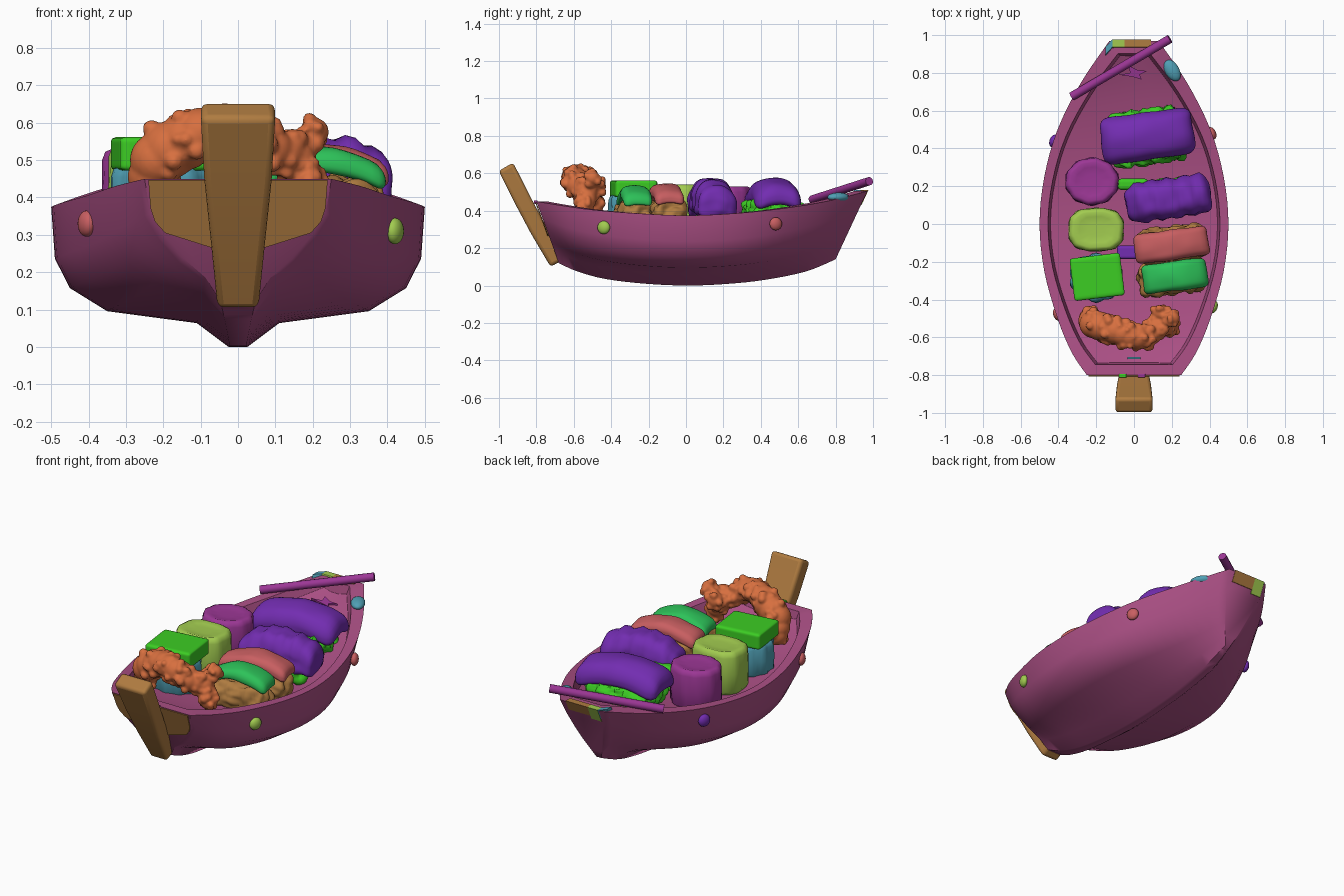
import bpy, bmesh, math, random
from mathutils import Vector, noise

if "Cube" in bpy.data.objects:
    bpy.data.objects.remove(bpy.data.objects["Cube"])

random.seed(4)
COLORS = {
    "hull_pink": (.41, .08, .235), "brown": (.43, .20, .052), "orange": (.68, .16, .05),
    "purple": (.17, .026, .44), "magenta": (.33, .038, .30), "bright_green": (.045, .61, .017),
    "emerald": (.026, .54, .10), "lime": (.36, .60, .08), "salmon": (.58, .114, .12),
    "teal": (.08, .35, .46)}
MATS = {}
for n, c in COLORS.items():
    MATS[n] = bpy.data.materials.new(n)
    MATS[n].diffuse_color = (*c, 1)


def finish(bm, name, mat, loc=(0, 0, 0), rot=(0, 0, 0), angle=40, bevel=0):
    bmesh.ops.recalc_face_normals(bm, faces=bm.faces)
    me = bpy.data.meshes.new(name)
    bm.to_mesh(me)
    bm.free()
    me.materials.append(MATS[mat])
    ob = bpy.data.objects.new(name, me)
    ob.location = loc
    ob.rotation_euler = [math.radians(a) for a in rot]
    bpy.context.collection.objects.link(ob)
    if bevel:
        m = ob.modifiers.new("bevel", 'BEVEL')
        m.width, m.segments, m.limit_method = bevel, 3, 'ANGLE'
        m.angle_limit = math.radians(48)
    bpy.ops.object.select_all(action='DESELECT')
    ob.select_set(True)
    bpy.context.view_layer.objects.active = ob
    bpy.ops.object.shade_smooth_by_angle(angle=math.radians(angle))
    return ob


def strip(bm, a, b, closed=False):
    n = len(a)
    for i in range(n if closed else n - 1):
        j = (i + 1) % n
        bm.faces.new((a[i], a[j], b[j], b[i]))


def catmull(rows, sub):
    out = []
    for i in range(len(rows) - 1):
        p0, p1 = rows[max(i - 1, 0)], rows[i]
        p2, p3 = rows[i + 1], rows[min(i + 2, len(rows) - 1)]
        for k in range(sub):
            t = k / sub
            out.append([.5 * (2 * b + (c - a) * t + (2 * a - 5 * b + 4 * c - d) * t * t
                              + (3 * b - a - 3 * c + d) * t ** 3)
                        for a, b, c, d in zip(p0, p1, p2, p3)])
    return out + [rows[-1]]


# Hull: stations of rim y, half width, rim z, keel y, keel z, midship weight
STATIONS = [(-.80, .25, .45, -.68, .12, 0), (-.68, .33, .43, -.58, .075, .55),
            (-.5, .405, .405, -.43, .035, .85), (-.25, .475, .385, -.22, .01, 1),
            (0, .5, .375, 0, 0, 1), (.25, .475, .385, .21, .008, 1),
            (.5, .405, .41, .42, .03, .8), (.75, .28, .45, .64, .075, .4),
            (.97, .13, .505, .80, .14, 0)]
MID = [(1, 1), (.98, .63), (.9, .42), (.7, .255), (.22, .17), (.05, 0)]
STERN = [(1, 1), (.94, .72), (.8, .55), (.58, .35), (.35, .2), (.18, 0)]
BOW = [(1, 1), (.87, .72), (.7, .5), (.5, .3), (.27, .12), (.12, 0)]


def build_hull():
    bm = bmesh.new()
    outer, inner = [], []
    for y, hw, zr, yk, zk, w in catmull(STATIONS, 4):
        end = STERN if y < 0 else BOW
        half = []
        for (um, vm), (ue, ve) in zip(MID, end):
            u, v = ue + (um - ue) * w, ve + (vm - ve) * w
            half.append((u * hw, yk + (y - yk) * v, zk + (zr - zk) * v))
        pts = half + [(-a, b, c) for a, b, c in reversed(half)]
        outer.append([bm.verts.new(p) for p in pts])
        yi, floor = y * .93, zr - .045 - .03 * w
        ins = [(hw - .045, yi, zr), (hw - .058, yi * .99, floor), ((hw - .058) * .4, yi * .985, floor - .012)]
        ins = [(-a, b, c) for a, b, c in ins] + list(reversed(ins))
        inner.append([bm.verts.new(p) for p in ins])
    for k in range(len(outer) - 1):
        strip(bm, outer[k], outer[k + 1])
        strip(bm, inner[k], inner[k + 1])
        for o, i in ((0, -1), (-1, 0)):
            bm.faces.new((outer[k][o], outer[k + 1][o], inner[k + 1][i], inner[k][i]))
    for k in (0, -1):
        bm.faces.new(outer[k])
        bm.faces.new(inner[k])
        bm.faces.new((outer[k][0], outer[k][-1], inner[k][0], inner[k][-1]))
    finish(bm, "boat_hull", "hull_pink", angle=45, bevel=.014)


def plate(name, mat, pts, offset):
    bm = bmesh.new()
    a = [bm.verts.new(p) for p in pts]
    b = [bm.verts.new(Vector(p) + Vector(offset)) for p in pts]
    bm.faces.new(a)
    bm.faces.new(b)
    strip(bm, a, b, True)
    return finish(bm, name, mat)


def slab(name, mat, loc, half, rot=0, r=.03, bump=0, arch=0, freq=18, folds=0, cross=0):
    """Rounded block with optional lumps, arching both ways and folds."""
    bm = bmesh.new()
    bmesh.ops.create_cube(bm, size=2)
    bmesh.ops.subdivide_edges(bm, edges=bm.edges, cuts=17, use_grid_fill=True)
    for v in bm.verts:
        p = Vector([c * h for c, h in zip(v.co, half)])
        q = Vector([max(-(h - r), min(h - r, c)) for c, h in zip(p, half)])
        d = (p - q).normalized()
        s = q + d * r
        if bump:
            s += d * bump * noise.noise(s * freq + Vector(loc) * 7)
        if folds:
            s += d * folds * math.sin(s.x * 75 + s.y * 12)
        s.z -= arch * (s.x / half[0]) ** 2 + cross * (s.y / half[1]) ** 2
        v.co = s
    return finish(bm, name, mat, loc, (0, 0, rot), 60)


def roll(name, mat, x, y, z0, z1, rx, ry, ripple=.025, square=1.0):
    """Rolled piece with rippled side and dished top."""
    bm = bmesh.new()
    prof = [(.86, z0), (.97, z0 + .025), (1, (z0 + z1) / 2), (.98, z1 - .03),
            (.92, z1 - .008), (.8, z1), (.6, z1 - .008), (.3, z1 - .01)]
    rings = []
    for rr, z in prof:
        ring = []
        for k in range(40):
            t = k * math.tau / 40
            f = rr * (1 + ripple * math.sin(10 * t + z * 12))
            c, s = math.cos(t), math.sin(t)
            ring.append(bm.verts.new((rx * f * math.copysign(abs(c) ** square, c),
                                      ry * f * math.copysign(abs(s) ** square, s), z)))
        rings.append(ring)
    for a, b in zip(rings, rings[1:]):
        strip(bm, a, b, True)
    bm.faces.new(rings[0])
    bm.faces.new(rings[-1])
    finish(bm, name, mat, (x, y, 0), angle=60)


def button(name, mat, loc, half, rot=(0, 0, 0)):
    bm = bmesh.new()
    bmesh.ops.create_uvsphere(bm, u_segments=20, v_segments=12, radius=1)
    bmesh.ops.scale(bm, vec=half, verts=bm.verts)
    finish(bm, name, mat, loc, rot)


build_hull()

# Raked stern post, tapering downwards
bm = bmesh.new()
rings = []
for y, z, hw in ((-.963, .635, .1), (-.875, .46, .09), (-.79, .3, .073), (-.685, .122, .055)):
    rings.append([bm.verts.new((sx * hw, y + s * .039, z + s * .022))
                  for sx, s in ((-1, -1), (1, -1), (1, 1), (-1, 1))])
for a, b in zip(rings, rings[1:]):
    strip(bm, a, b, True)
bm.faces.new(rings[0])
bm.faces.new(rings[-1])
finish(bm, "stern_post", "brown", bevel=.018)

# Brown panel painted on the transom
half = [(.24, .447), (.234, .37), (.222, .335), (.195, .305), (.06, .262)]
prof = half + [(-x, z) for x, z in reversed(half)]
plate("transom_panel", "brown", [(x, -.802 + .12 * (.45 - z) / .33, z) for x, z in prof], (0, -.006, 0))

# Coloured patches wrapped over the end of the bow
for n, m, x0, x1, low in (("bow_patch_right", "brown", -.05, .09, .45), ("bow_patch_middle", "lime", -.115, -.05, .43),
                          ("bow_patch_left", "teal", -.15, -.115, .45)):
    ya, yb = (.94 if x0 < -.14 else .976), .976
    pts = [(x0, ya, .511), (x1, yb, .511), (x1, yb - (.511 - low) * .466, low), (x0, ya - (.511 - low) * .466, low)]
    plate(n, m, pts, (0, -.04, 0))

# Buttons along the hull sides
for n, m, x, y, z, a in (("button_front_right", "lime", .42, -.44, .31, -22),
                         ("button_back_right", "salmon", .412, .48, .33, 24),
                         ("button_front_left", "salmon", -.405, -.48, .33, 22),
                         ("button_back_left", "purple", -.425, .44, .33, -22)):
    button(n, m, (x, y, z), (.022, .035, .035), (0, 0, a))
button("rim_patch", "teal", (.2, .815, .472), (.038, .065, .025), (0, 0, 32))

# Stick lying across the bow
p, q = Vector((-.33, .675, .46)), Vector((.19, .98, .558))
bm = bmesh.new()
bmesh.ops.create_cone(bm, cap_ends=True, segments=12, radius1=.023, radius2=.023, depth=(q - p).length)
stick = finish(bm, "stick", "magenta", (p + q) / 2)
stick.rotation_euler = (q - p).to_track_quat('Z', 'Y').to_euler()

# Painted marks on the deck and stern rim
plate("bow_mark", "magenta", [(-.08, .79, .425), (-.02, .80, .425), (-.03, .84, .43), (.02, .815, .425),
                              (.07, .81, .425), (.03, .79, .425), (.04, .765, .42), (-.01, .78, .42)],
      (0, 0, .009))
slab("stern_mark", "teal", (0, -.71, .395), (.035, .006, .004), r=.003)
for n, m, x in (("stern_dot_left", "bright_green", -.06), ("stern_dot_right", "magenta", .04)):
    slab(n, m, (x, -.803, .446), (.02, .01, .009), r=.004)

# Topped rice pieces on the right side
slab("back_rice", "bright_green", (.07, .46, .38), (.19, .142, .075), 8, .05, .03, freq=28)
slab("back_topping", "purple", (.07, .465, .52), (.245, .125, .055), 8, .05, .008, .05, 9, 0, .04)
slab("middle_rice", "bright_green", (.16, .15, .36), (.17, .08, .06), 8, .04, .03)
slab("middle_rice_end", "bright_green", (-.005, .21, .39), (.08, .03, .07), 0, .02)
slab("middle_topping", "purple", (.185, .135, .49), (.225, .105, .08), 8, .06, .012, .06, 14, .007, .03)
slab("salmon_rice", "brown", (.2, -.105, .375), (.18, .09, .078), 8, .05, .025, freq=24)
slab("salmon_topping", "salmon", (.2, -.11, .51), (.198, .08, .034), 8, .03, .008, .05, 10, 0, .015)
slab("green_rice", "brown", (.2, -.285, .365), (.175, .085, .075), 8, .05, .025, freq=24)
slab("green_topping", "emerald", (.215, -.275, .505), (.172, .078, .03), 8, .028, .006, .055, 10, 0, .015)
slab("divider_piece", "purple", (-.03, -.15, .35), (.06, .035, .06), 0, .015)

# Rolls on the left side
roll("magenta_roll", "magenta", -.222, .225, .29, .53, .143, .127)
roll("lime_roll", "lime", -.2, -.03, .29, .54, .148, .115, .018, .72)
roll("teal_roll", "teal", -.2, -.285, .29, .485, .14, .128, .05)
slab("green_block", "bright_green", (-.195, -.28, .517), (.134, .113, .045), 7, .014)

# Knobbly orange fritter, an arch of lumps fused together
path = [(-.235, -.5, .42, .06), (-.215, -.53, .5, .078), (-.14, -.55, .55, .08),
        (-.06, -.58, .58, .07), (.02, -.6, .575, .068), (.09, -.58, .53, .062),
        (.15, -.53, .5, .062), (.19, -.54, .42, .05), (.14, -.47, .53, .045), (.205, -.5, .575, .04)]
bm = bmesh.new()


def lump(c, r, sub=2):
    res = bmesh.ops.create_icosphere(bm, subdivisions=sub, radius=r)
    bmesh.ops.translate(bm, vec=c, verts=res["verts"])


for x, y, z, r in catmull(path[:8], 2) + path[8:]:
    c = Vector((x, y, z))
    lump(c, r * .96, 3)
    for k in range(11):
        d = Vector([random.gauss(0, 1) for _ in range(3)]).normalized()
        s = c + d * r * .93
        if s.z < .64:
            lump(s, random.uniform(.014, .026))
fritter = finish(bm, "fritter", "orange", angle=180)
m = fritter.modifiers.new("fuse", 'REMESH')
m.mode, m.voxel_size, m.use_smooth_shade = 'VOXEL', .007, True
m = fritter.modifiers.new("soften", 'SMOOTH')
m.factor, m.iterations = .5, 3

for m in bpy.data.materials:
    if m.users and not m.is_grease_pencil:
        m.use_nodes = True
        m.node_tree.nodes["Principled BSDF"].inputs["Base Color"].default_value = m.diffuse_color
